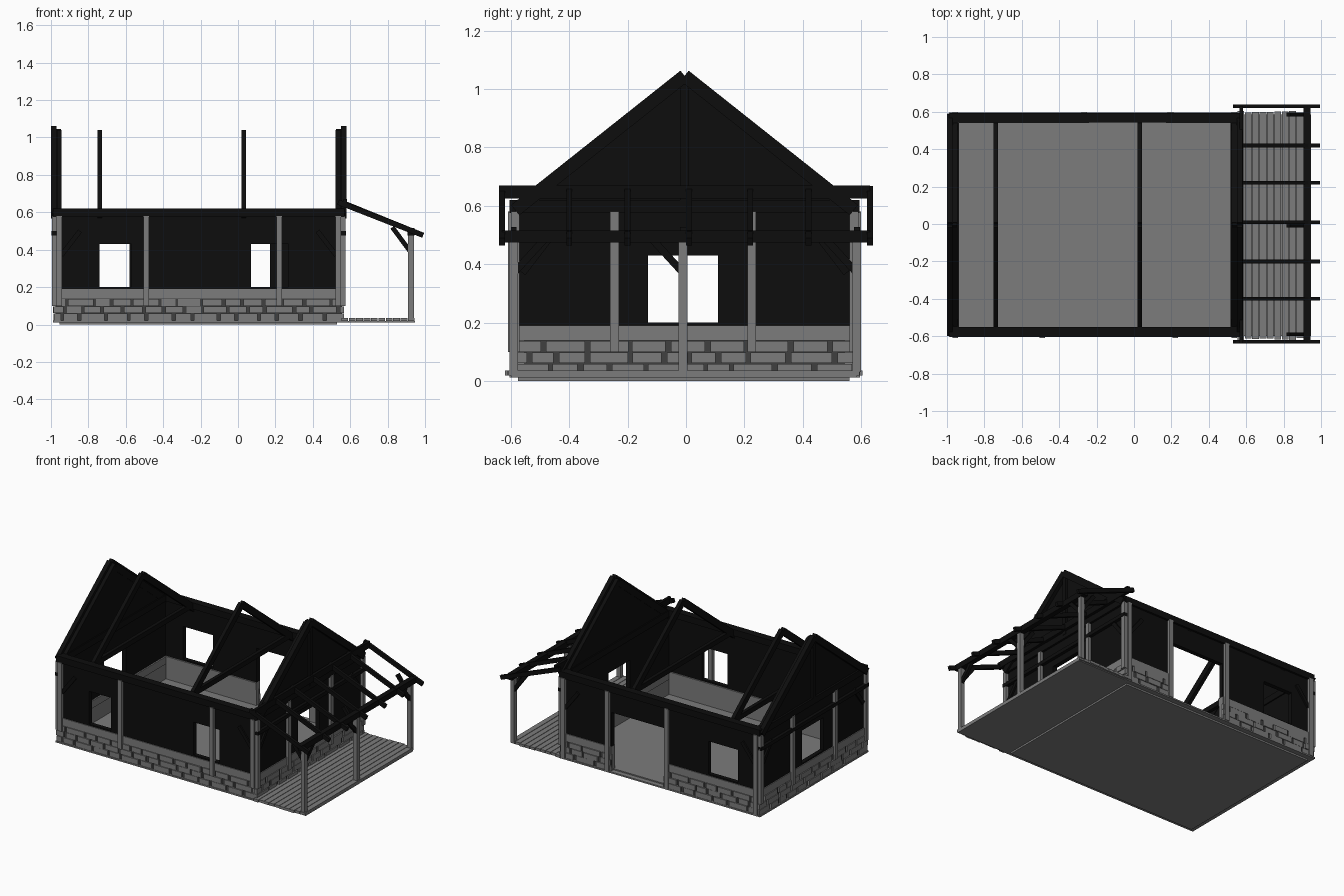
import bpy, bmesh, random
from mathutils import Vector, Matrix

random.seed(4)
if "Cube" in bpy.data.objects:
    bpy.data.objects.remove(bpy.data.objects["Cube"], do_unlink=True)


def material(name, v):
    m = bpy.data.materials.new(name)
    m.use_nodes = True
    m.diffuse_color = (v, v, v, 1)
    m.node_tree.nodes["Principled BSDF"].inputs["Base Color"].default_value = (v, v, v, 1)
    return m


DARK = material("dark_timber", 0.004)
GREY = material("grey_stone_and_wood", 0.2)
JOINT = material("joint_grey", 0.05)


def finish(name, bm, mat):
    bmesh.ops.recalc_face_normals(bm, faces=bm.faces)
    me = bpy.data.meshes.new(name)
    bm.to_mesh(me)
    bm.free()
    me.materials.append(mat)
    ob = bpy.data.objects.new(name, me)
    bpy.context.collection.objects.link(ob)
    return ob


def boxes(name, mat, items):
    """One object from boxes given as (x0, x1, y0, y1, z0, z1)."""
    bm = bmesh.new()
    for x0, x1, y0, y1, z0, z1 in items:
        mtx = Matrix.Translation(((x0 + x1) / 2, (y0 + y1) / 2, (z0 + z1) / 2))
        bmesh.ops.create_cube(bm, size=1, matrix=mtx @ Matrix.Diagonal((x1 - x0, y1 - y0, z1 - z0, 1)))
    return finish(name, bm, mat)


def beams(name, mat, lines, width, depth, side):
    """Square-ended beams between points; side is the width axis."""
    bm = bmesh.new()
    s = Vector(side)
    for a, b in lines:
        a, b = Vector(a), Vector(b)
        d = (b - a).normalized()
        rot = Matrix((d, s, d.cross(s))).transposed().to_4x4()
        size = Matrix.Diagonal(((b - a).length, width, depth, 1))
        bmesh.ops.create_cube(bm, size=1, matrix=Matrix.Translation((a + b) / 2) @ rot @ size)
    return finish(name, bm, mat)


def run(axis, u0, u1, v0, v1, z0, z1):
    """Box running along a wall axis (u) with thickness range v."""
    v0, v1 = sorted((v0, v1))
    return (u0, u1, v0, v1, z0, z1) if axis == "x" else (v0, v1, u0, u1, z0, z1)


def pierced(axis, u0, u1, v0, v1, z0, z1, holes):
    """Boxes that fill a wall around its openings."""
    out, u = [], u0
    for a, b, lo, hi in sorted(holes):
        if lo >= z1:
            continue
        out.append(run(axis, u, a, v0, v1, z0, z1))
        if lo > z0:
            out.append(run(axis, a, b, v0, v1, z0, lo))
        if hi < z1:
            out.append(run(axis, a, b, v0, v1, hi, z1))
        u = b
    out.append(run(axis, u, u1, v0, v1, z0, z1))
    return out


CY = -0.005            # ridge line
X0, X1 = -0.985, 0.565  # gable faces
Y0, Y1 = -0.6, 0.59     # long wall faces
PLATE, RIDGE = 0.62, 1.045
gable_window = [(-0.13, 0.11, 0.2, 0.43)]
door = (-0.24, 0.17, 0.0, 0.43)

# name, axis, start, end, outer face, inward sign, openings, post positions
walls = [
    ("front", "x", X0, X1, Y0, 1, [(-0.74, -0.57, 0.2, 0.43), (0.07, 0.27, 0.2, 0.43)],
     [-0.955, -0.49, 0.22, 0.535]),
    ("back", "x", X0, X1, Y1, -1, [(-0.81, -0.58, 0.2, 0.43), door], [-0.955, -0.265, 0.195, 0.535]),
    ("right_gable", "y", Y0, Y1, X0, 1, gable_window, [-0.585, -0.245, 0.225, 0.575]),
    ("left_gable", "y", Y0, Y1, X1, -1, gable_window, [-0.585, -0.245, 0.225, 0.575]),
]

for name, ax, u0, u1, face, s, holes, posts in walls:
    # Plank wall, footing and stone base
    boxes(name + "_wall", DARK, pierced(ax, u0 + .01, u1 - .01, face + s * .01, face + s * .04, .19, PLATE, holes))
    boxes(name + "_base_core", JOINT, pierced(ax, u0 + .01, u1 - .01, face + s * .01, face + s * .02, .02, .14, holes))
    boxes(name + "_base_inner", GREY, pierced(ax, u0 + .01, u1 - .01, face + s * .02, face + s * .045, .02, .14, holes))
    boxes(name + "_base_cap", GREY, pierced(ax, u0 + .003, u1 - .003, face + s * .004, face + s * .05, .138, .19, holes))
    bricks = []
    for row in range(3):
        z, u = .022 + row * .039, u0 + random.uniform(-.05, 0)
        while u < u1:
            w = random.uniform(.07, .14)
            a, b = max(u, u0), min(u + w, u1)
            if name == "back" and b > door[0] and a < door[1]:
                if a < door[0]:
                    b = door[0]
                elif b > door[1]:
                    a = door[1]
                else:
                    b = a
            if b - a > .01:
                out = face - s * random.uniform(-.003, .003)
                bricks.append(run(ax, a, b, out, face + s * .015, z, z + .036))
            u += w + random.uniform(.012, .02)
    boxes(name + "_base_stones", GREY, bricks)
    # Posts, top plate and girt
    foot = .02 if name == "back" else .1
    boxes(name + "_posts", GREY, [
        run(ax, p - .015, p + .015, face - s * .01, face + s * .02, foot, .58) for p in posts])
    boxes(name + "_top_plate", DARK, [run(ax, u0, u1, face - s * .004, face + s * .048, .575, PLATE)])
    if ax == "y":
        boxes(name + "_girt", DARK, [run(ax, u0, u1, face - s * .012, face + s * .02, .475, .5)])
    # Corner braces flush with the planks
    v = face + s * .006
    ends = [((u0 + .04, .37), (u0 + .14, .5)), ((u1 - .04, .37), (u1 - .14, .5))]
    if ax == "x":
        pts = [((a, v, b), (c, v, d)) for (a, b), (c, d) in ends]
    else:
        pts = [((v, a, b), (v, c, d)) for (a, b), (c, d) in ends]
    beams(name + "_corner_braces", DARK, pts, .015, .025, (0, 1, 0) if ax == "x" else (1, 0, 0))


def rafter_pair(name, x, width, top):
    beams(name, DARK, [((x, CY, top), (x, CY + k * .58, top - .46)) for k in (-1, 1)], width, .045, (1, 0, 0))


# Gable ends: plank triangle, verge rafters and king post
for name, face, s in (("right", X0, 1), ("left", X1, -1)):
    bm = bmesh.new()
    tri = [bm.verts.new((face + s * .01, y, z)) for y, z in ((CY - .56, .6), (CY + .56, .6), (CY, RIDGE))]
    f = bm.faces.new(tri)
    ext = bmesh.ops.extrude_face_region(bm, geom=[f])["geom"]
    bmesh.ops.translate(bm, vec=(s * .03, 0, 0), verts=[g for g in ext if isinstance(g, bmesh.types.BMVert)])
    finish(name + "_gable_planks", bm, DARK)
    rafter_pair(name + "_verge_rafters", face, .03, RIDGE)
    rafter_pair(name + "_inner_rafters", face + s * .03, .025, RIDGE - .022)
    boxes(name + "_king_post", DARK, [run("y", CY - .015, CY + .015, face - s * .006, face + s * .015, .6, 1.02)])

# Inner trusses
for name, x in (("truss_a", -.74), ("truss_b", .03)):
    rafter_pair(name + "_rafters", x, .025, RIDGE - .022)
    boxes(name + "_tie", DARK, [(x - .0125, x + .0125, Y0 + .01, Y1 - .01, .585, .62)])

# House floor and its ledge
boxes("house_floor", GREY, [(-.955, .53, -.575, .56, 0, .03), (X0 - .005, X1, Y0 - .005, Y1 + .005, .012, .022)])

# Porch deck of long planks
deck = [(.555, .945, -.6, .585, .012, .02)]
for i in range(10):
    x = .553 + i * .0395
    e = random.uniform(0, .012)
    deck.append((x, x + .036, -.62 + e, .605 - e, .018, .036))
boxes("porch_deck", GREY, deck)

# Porch frame
porch_y = (-.59, -.01, .585)
boxes("porch_posts", GREY, [(.91, .94, y - .015, y + .015, .03, .49) for y in porch_y])
boxes("porch_beam", DARK, [(.907, .943, -.63, .63, .475, .515)])
boxes("porch_ledger", DARK, [(.563, .583, -.64, .63, .625, .67)])
beams("porch_rafters", DARK, [((.535 if abs(y) > .6 else .55, y, .655), (.99, y, .477))
                              for y in (-.63, -.4, -.2, .01, .22, .42, .63)], .02, .028, (0, 1, 0))
beams("porch_cross_braces", DARK, [((.925, y, .385), (.825, y, .52)) for y in porch_y], .02, .025, (0, 1, 0))
beams("porch_long_braces", DARK, [((.925, y, .37), (.925, y + d, .49))
                                  for y, d in zip(porch_y, (.11, -.11, -.11))], .02, .025, (1, 0, 0))
